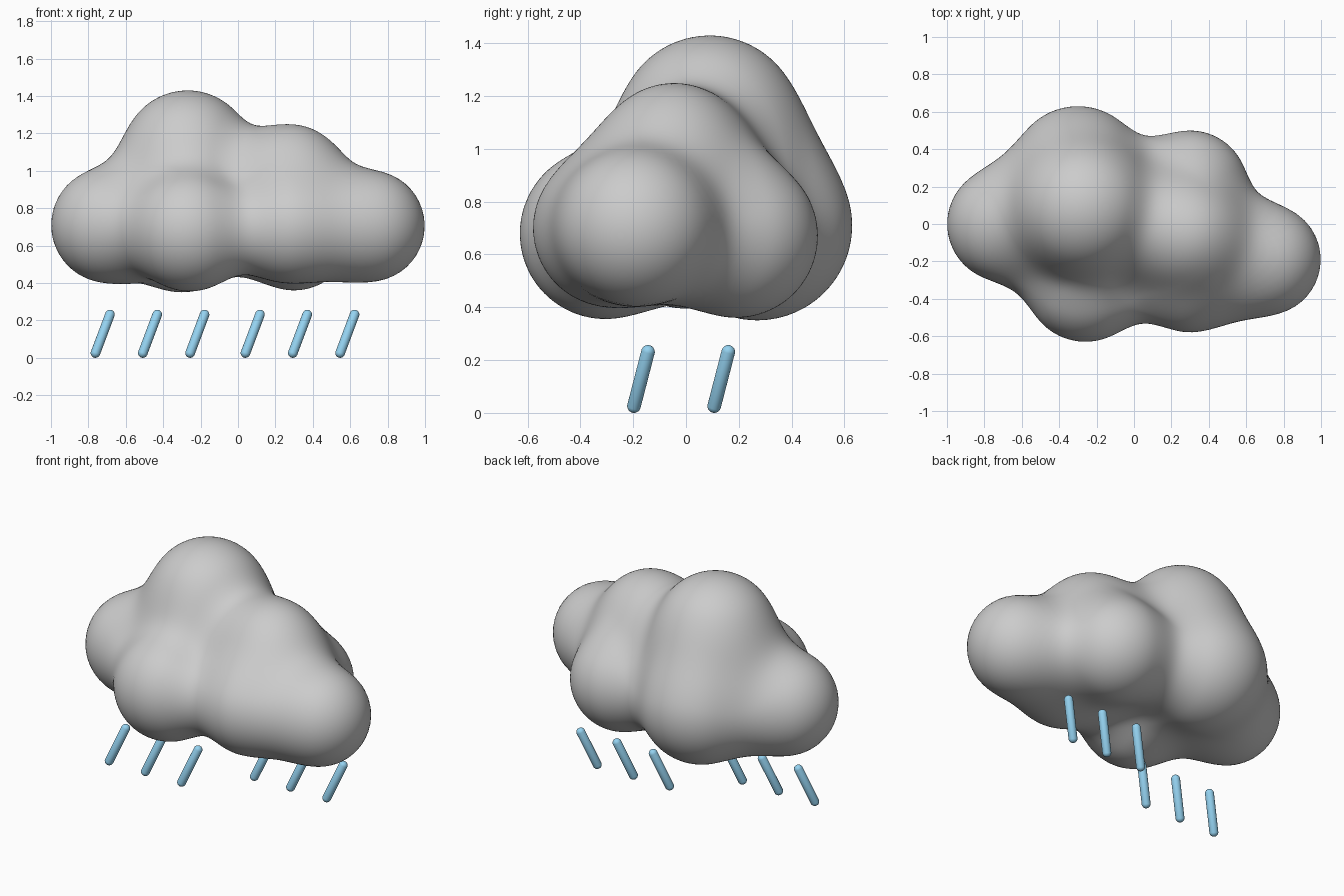
import bpy, bmesh
from math import sqrt
from mathutils import Vector

if "Cube" in bpy.data.objects:
    bpy.data.objects.remove(bpy.data.objects["Cube"])

# Cloud puffs: x, y, z, radius
PUFFS = [
    (-0.05, 0.00, 0.80, 0.24),    # core
    (-0.30, 0.27, 0.71, 0.36),    # back left
    (-0.26, -0.305, 0.68, 0.325), # front left
    (0.30, 0.19, 0.67, 0.31),     # back right
    (0.30, -0.28, 0.70, 0.30),    # front right
    (-0.69, 0.00, 0.71, 0.31),    # left end
    (0.70, -0.19, 0.705, 0.30),   # right end
    (-0.27, 0.09, 1.08, 0.35),    # big top
    (0.29, -0.05, 0.98, 0.265),   # small top
]
BLEND = 0.23


def cloud_distance(x, y, z):
    """Distance to the softly blended puffs."""
    d = 10.0
    for cx, cy, cz, r in PUFFS:
        e = sqrt((x - cx) ** 2 + (y - cy) ** 2 + (z - cz) ** 2) - r
        h = max(BLEND - abs(d - e), 0.0)
        d = min(d, e) - h * h / (4 * BLEND)
    return d


def finish(bm, name, mat=None):
    mesh = bpy.data.meshes.new(name)
    bm.to_mesh(mesh)
    bm.free()
    mesh.polygons.foreach_set("use_smooth", [True] * len(mesh.polygons))
    obj = bpy.data.objects.new(name, mesh)
    if mat:
        mesh.materials.append(mat)
    bpy.context.collection.objects.link(obj)
    return obj


# Cloud: a sphere shrink-wrapped onto the blended puffs
centre = Vector((-0.05, 0.0, 0.80))
bm = bmesh.new()
bmesh.ops.create_icosphere(bm, subdivisions=6, radius=1.0)
for v in bm.verts:
    ray = v.co.normalized()
    t = 1.25
    for _ in range(60):
        p = centre + ray * t
        d = cloud_distance(p.x, p.y, p.z)
        t -= d
        if d < 0.0005 or t < 0.05:
            break
    v.co = centre + ray * max(t, 0.05)
# even out the stretched areas a little
for _ in range(2):
    bmesh.ops.smooth_vert(bm, verts=bm.verts, factor=0.3,
                          use_axis_x=True, use_axis_y=True, use_axis_z=True)
finish(bm, "cloud")

# Rain: slanted capsules in two rows
blue = bpy.data.materials.new("rain_blue")
blue.diffuse_color = (0.30, 0.65, 0.88, 1)
blue.use_nodes = True
blue.node_tree.nodes["Principled BSDF"].inputs["Base Color"].default_value = blue.diffuse_color


def raindrop(name, bottom, top, radius):
    a, b = Vector(bottom), Vector(top)
    axis = b - a
    turn = axis.to_track_quat('Z', 'Y')
    bm = bmesh.new()
    bmesh.ops.create_uvsphere(bm, u_segments=20, v_segments=11, radius=radius)
    for v in bm.verts:
        v.co = (b if v.co.z > 0 else a) + turn @ v.co
    finish(bm, name, blue)


for row, (x0, y) in enumerate([(-0.762, -0.197), (0.040, 0.107)]):
    for i in range(3):
        x = x0 + 0.253 * i
        raindrop(f"raindrop_{row * 3 + i + 1}",
                 (x, y, 0.026), (x + 0.077, y + 0.053, 0.231), 0.026)
